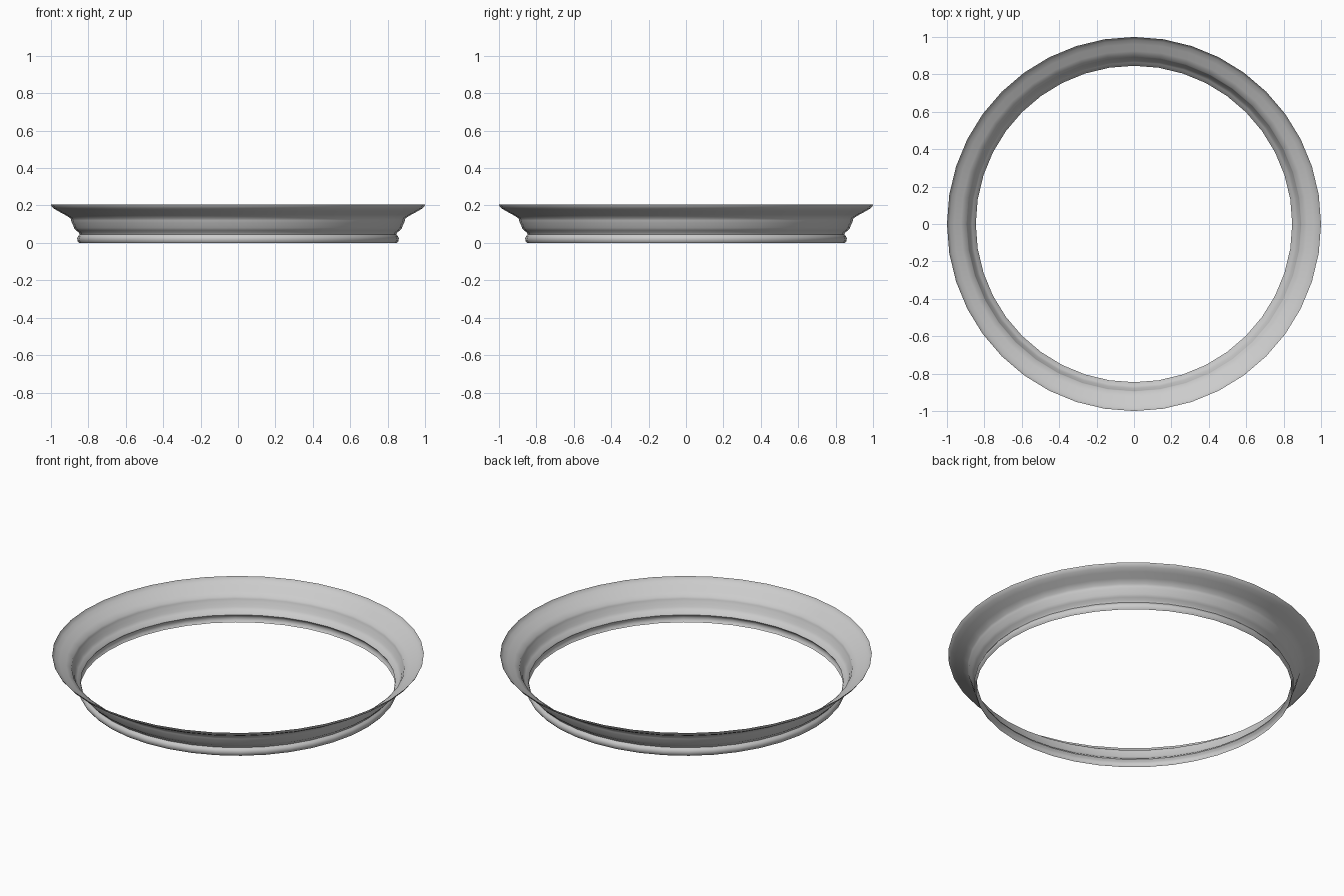
import bpy, bmesh
from math import radians
from mathutils import Matrix, Vector

cube = bpy.data.objects.get("Cube")
if cube:
    bpy.data.objects.remove(cube)

SIDES = 40

# Plain grey finish
grey = bpy.data.materials.new("light_grey")
grey.use_nodes = True
colour = (0.6, 0.6, 0.6, 1)
grey.diffuse_color = colour
grey.node_tree.nodes["Principled BSDF"].inputs["Base Color"].default_value = colour

# Moulding cross-section (radius, height), from the foot bead to the flared lip
profile = [(0.85, 0.0), (0.858, 0.01), (0.86, 0.026), (0.855, 0.036),
           (0.846, 0.046), (0.851, 0.056), (0.866, 0.067), (0.877, 0.08),
           (0.882, 0.096), (0.888, 0.106), (0.892, 0.12), (0.896, 0.132),
           (0.925, 0.15), (0.962, 0.17), (0.985, 0.184), (0.997, 0.197),
           (1.0, 0.205)]

# Thin open ring, turned around the vertical axis
bm = bmesh.new()
verts = [bm.verts.new((0, -r, z)) for r, z in profile]
edges = [bm.edges.new(pair) for pair in zip(verts, verts[1:])]
bmesh.ops.spin(bm, geom=verts + edges, cent=(0, 0, 0), axis=(0, 0, 1),
               angle=radians(360), steps=SIDES, use_duplicate=False)
bmesh.ops.remove_doubles(bm, verts=bm.verts, dist=0.0005)
bmesh.ops.recalc_face_normals(bm, faces=bm.faces)

# Make the faces point away from the axis
face = max(bm.faces, key=lambda f: f.calc_center_median().z)
centre = face.calc_center_median()
if face.normal.dot(Vector((centre.x, centre.y, 0))) < 0:
    bmesh.ops.reverse_faces(bm, faces=bm.faces)

mesh = bpy.data.meshes.new("moulded_ring")
bm.to_mesh(mesh)
bm.free()
mesh.materials.append(grey)
ring = bpy.data.objects.new("moulded_ring", mesh)
bpy.context.collection.objects.link(ring)

# Soft shading around the turned form
bpy.ops.object.select_all(action='DESELECT')
ring.select_set(True)
bpy.context.view_layer.objects.active = ring
bpy.ops.object.shade_smooth_by_angle(angle=radians(60))
